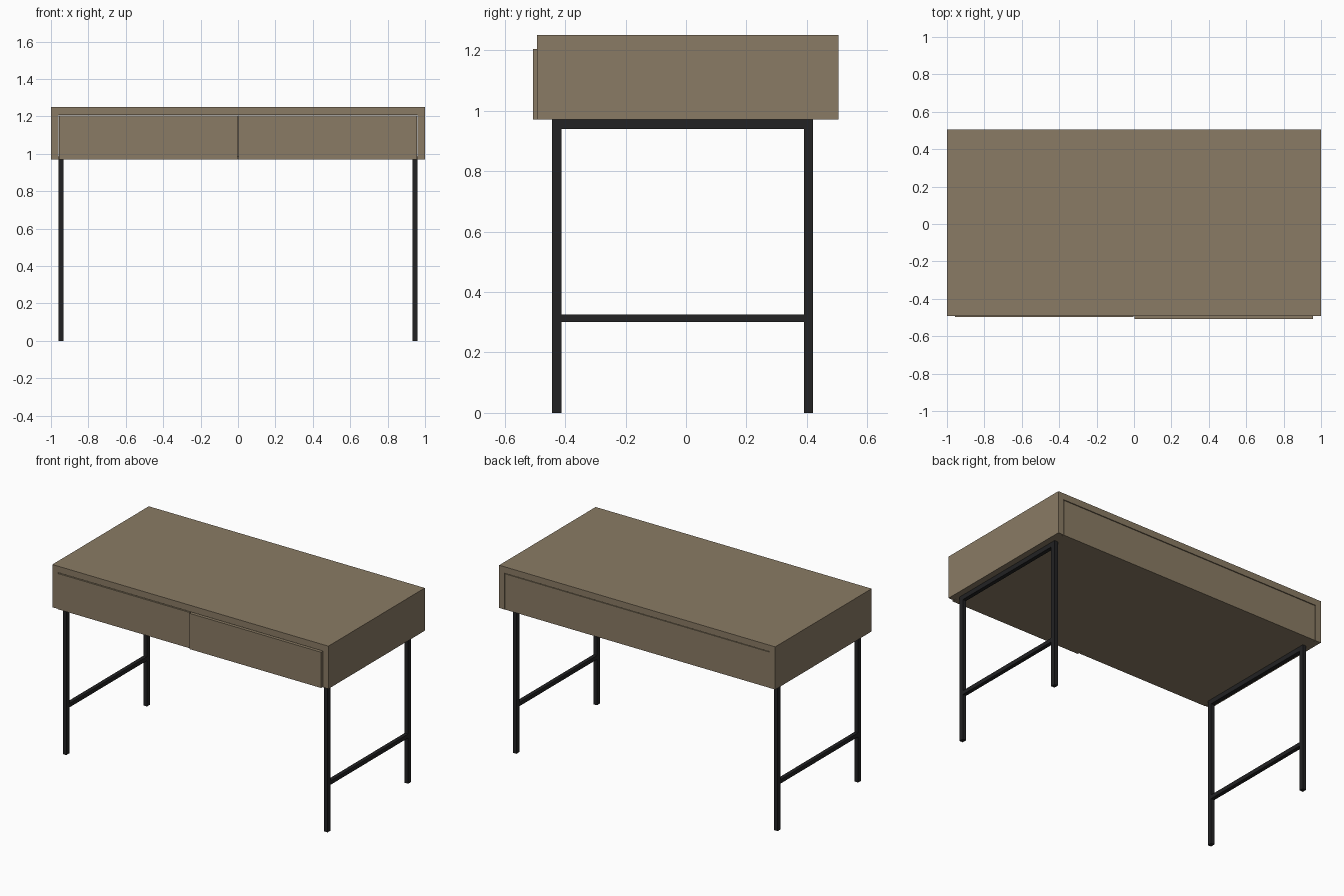
import bpy

if "Cube" in bpy.data.objects:
    bpy.data.objects.remove(bpy.data.objects["Cube"])


def material(name, rgb):
    m = bpy.data.materials.new(name)
    m.diffuse_color = (*rgb, 1)
    m.use_nodes = True
    m.node_tree.nodes["Principled BSDF"].inputs["Base Color"].default_value = m.diffuse_color
    return m


wood = material("brown_wood", (0.255, 0.198, 0.128))
metal = material("black_metal", (0.016, 0.016, 0.017))


def box(name, x, y, z, mat):
    """Box from (min, max) ranges on each axis."""
    bpy.ops.mesh.primitive_cube_add(size=1)
    ob = bpy.context.object
    ob.name = name
    for v in ob.data.vertices:
        v.co = [r[0] if c < 0 else r[1] for c, r in zip(v.co, (x, y, z))]
    ob.data.materials.append(mat)
    return ob


FRONT, BACK = -0.493, 0.505
BOTTOM, TOP = 0.97, 1.25

# Cabinet shell
box("desk_top", (-1, 1), (FRONT, BACK), (1.208, TOP), wood)
box("bottom_panel", (-0.96, 0.96), (-0.475, 0.487), (BOTTOM, 0.985), wood)
box("back_panel", (-0.958, 0.958), (0.487, 0.504), (BOTTOM, 1.204), wood)

# Drawer fronts, the right one pulled out slightly
box("left_drawer_front", (-0.957, -0.003), (-0.497, -0.475), (BOTTOM, 1.204), wood)
box("right_drawer_front", (0.003, 0.957), (-0.507, -0.475), (BOTTOM, 1.204), wood)

for side, s in (("left", -1), ("right", 1)):
    # Cabinet side
    box(side + "_side_panel", sorted((s * 0.96, s)), (FRONT, BACK), (BOTTOM, 1.208), wood)
    # Metal leg frame
    x = sorted((s * 0.934, s * 0.959))
    box(side + "_front_leg", x, (-0.443, -0.412), (0, 0.94), metal)
    box(side + "_back_leg", x, (0.391, 0.421), (0, 0.94), metal)
    box(side + "_top_rail", x, (-0.443, 0.421), (0.94, BOTTOM), metal)
    box(side + "_stretcher", x, (-0.412, 0.391), (0.30, 0.326), metal)
